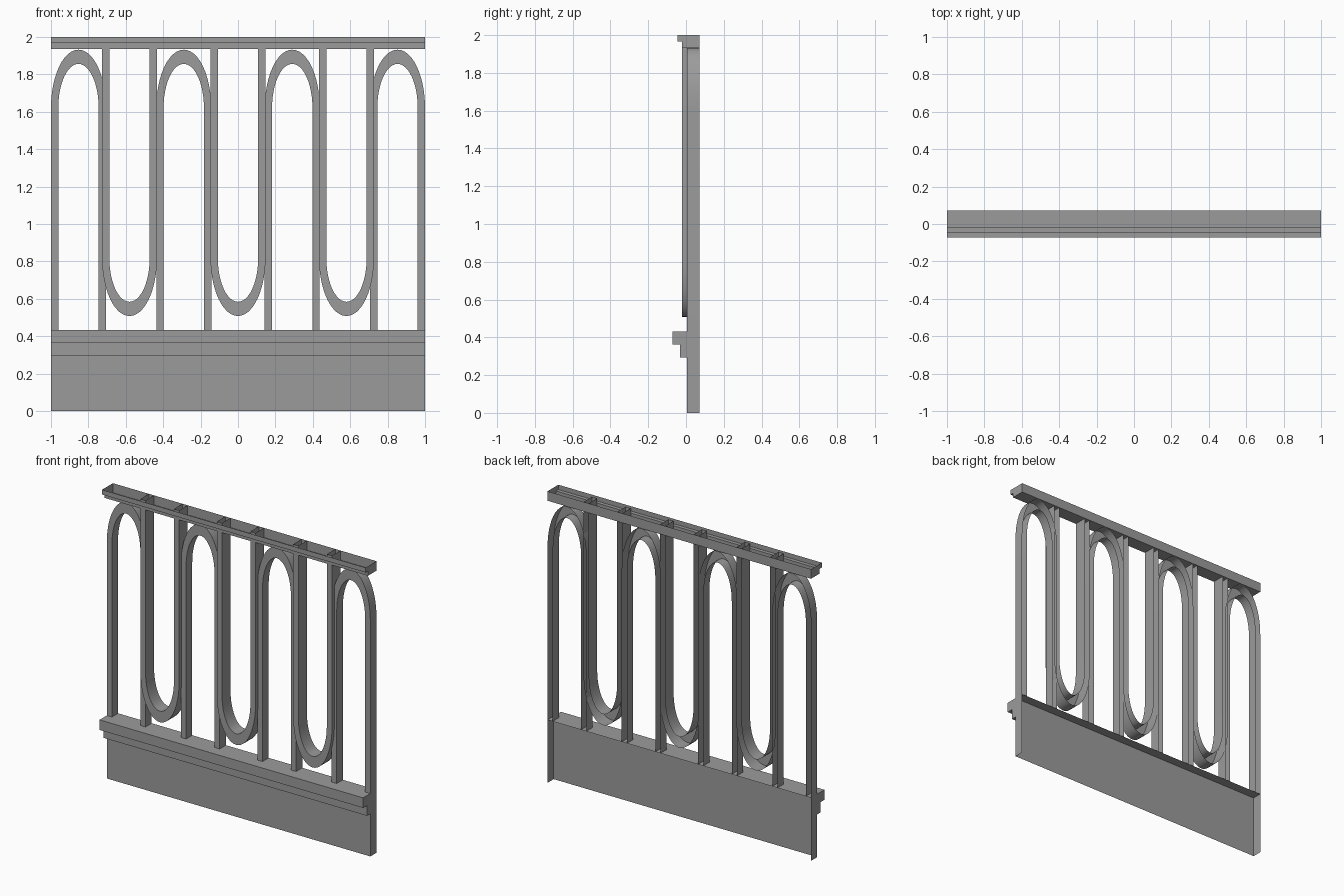
import bpy
import bmesh
import math

cube = bpy.data.objects.get("Cube")
if cube:
    bpy.data.objects.remove(cube, do_unlink=True)

grey = bpy.data.materials.new("stone_grey")
grey.use_nodes = True
COLOUR = (0.33, 0.33, 0.33, 1)
grey.diffuse_color = COLOUR
grey.node_tree.nodes["Principled BSDF"].inputs["Base Color"].default_value = COLOUR

BACK = 0.0725       # wall side, left open
FACE = 0.006        # front of the arches and base panel
LOOP_FACE = -0.02   # front of the hanging loops
LEDGE_TOP = 0.432
TOP = 2.0


def finish(name, bm, smooth=False):
    mesh = bpy.data.meshes.new(name)
    bm.to_mesh(mesh)
    bm.free()
    mesh.materials.append(grey)
    obj = bpy.data.objects.new(name, mesh)
    bpy.context.collection.objects.link(obj)
    if smooth:
        bpy.ops.object.select_all(action='DESELECT')
        obj.select_set(True)
        bpy.context.view_layer.objects.active = obj
        bpy.ops.object.shade_smooth_by_angle(angle=math.radians(35))
    return obj


def extrude_profile(name, profile, walls):
    """Run a (y, z) profile along x, with end caps and the first few walls."""
    bm = bmesh.new()
    left = [bm.verts.new((-1, y, z)) for y, z in profile]
    right = [bm.verts.new((1, y, z)) for y, z in profile]
    for i in range(walls):
        bm.faces.new((left[i], left[i + 1], right[i + 1], right[i]))
    bm.faces.new(left[::-1])
    bm.faces.new(right)
    return finish(name, bm)


def arch_path(half, height, spring, foot, steps=24):
    """Leg, half ellipse, leg, as (x, z) points."""
    path = [(half, foot)]
    for i in range(steps + 1):
        a = math.pi * i / steps
        path.append((half * math.cos(a), spring + height * math.sin(a)))
    return path + [(-half, foot)]


def arch(name, centre, front, spring, foot, direction):
    """Open-backed channel bent into a tall arch."""
    bm = bmesh.new()
    outer = arch_path(0.147, 0.312 * direction, spring, foot)
    inner = arch_path(0.108, 0.236 * direction, spring, foot)
    rows = [[bm.verts.new((centre + x, y, z)) for x, z in path]
            for path, y in ((outer, BACK), (outer, front),
                            (inner, front), (inner, BACK))]
    for a, b in zip(rows, rows[1:]):
        for i in range(len(a) - 1):
            quad = (a[i], b[i], b[i + 1], a[i + 1])
            bm.faces.new(quad if direction > 0 else quad[::-1])
    return finish(name, bm, smooth=True)


# Base panel: front sheet, top and end flanges
extrude_profile("base_panel", [(BACK, LEDGE_TOP), (FACE, LEDGE_TOP),
                               (FACE, 0), (BACK, 0)], 2)

# Stepped ledge on the panel
extrude_profile("ledge", [(FACE, LEDGE_TOP), (-BACK, LEDGE_TOP),
                          (-BACK, 0.363), (-0.031, 0.363),
                          (-0.031, 0.293), (FACE, 0.293)], 5)

# Top rail: stepped trough, open above
extrude_profile("top_rail", [(-0.045, TOP), (-0.045, 1.967),
                             (LOOP_FACE, 1.967), (LOOP_FACE, 1.935),
                             (BACK, 1.935), (BACK, TOP)], 5)

# Standing arches rise from the ledge
for n, x in enumerate((-0.853, -0.29, 0.29, 0.853), 1):
    arch(f"standing_arch_{n}", x, FACE, 1.62, LEDGE_TOP, 1)

# Hanging loops drop from the rail in front of the arches
for n, x in enumerate((-0.58, 0, 0.58), 1):
    arch(f"hanging_loop_{n}", x, LOOP_FACE, 0.82, TOP, -1)
